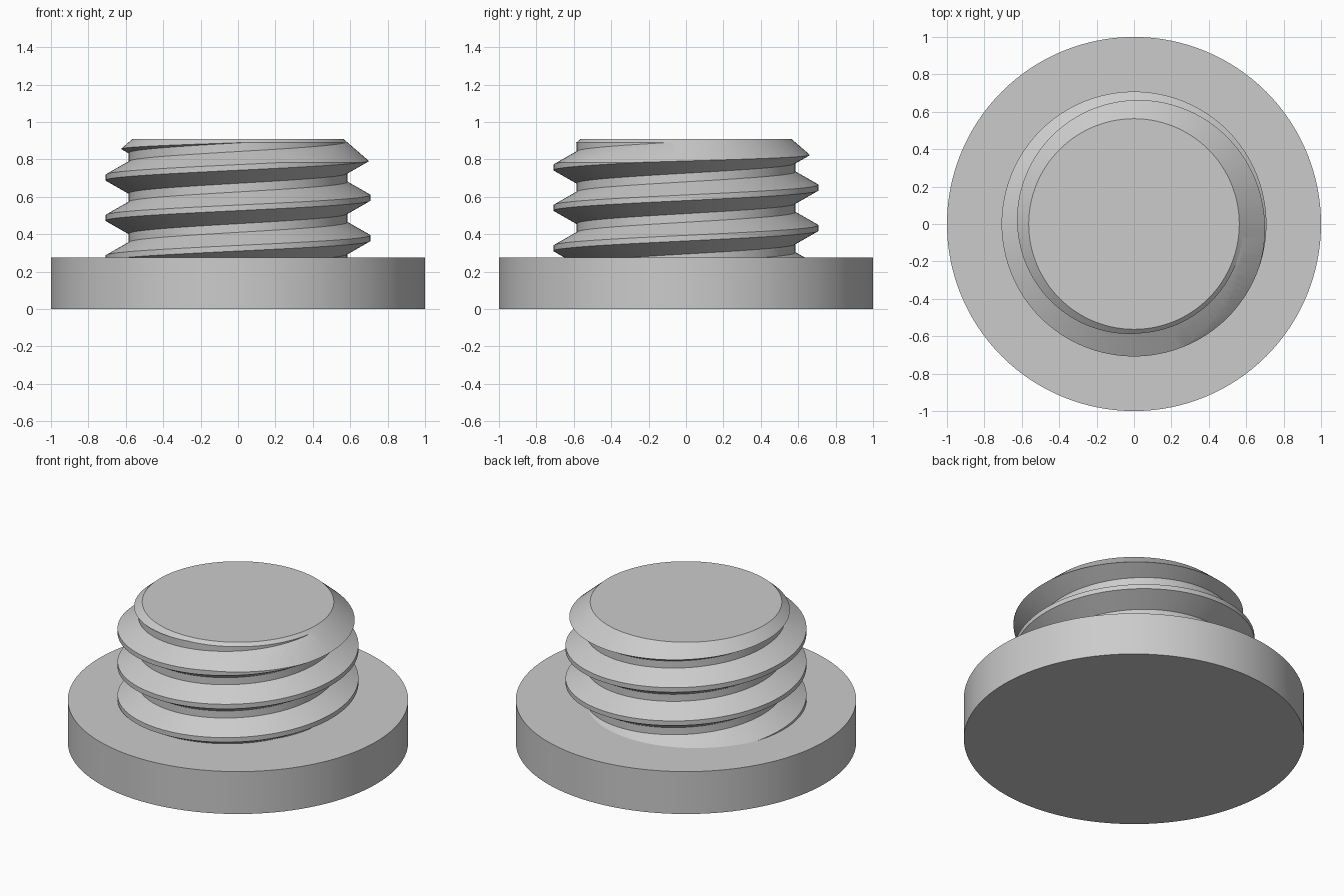
import bpy, bmesh, math

cube = bpy.data.objects.get("Cube")
if cube:
    bpy.data.objects.remove(cube, do_unlink=True)

# Plain grey material shared by the whole plug
grey = bpy.data.materials.new("grey")
grey.use_nodes = True
colour = (0.6, 0.6, 0.6, 1)
grey.diffuse_color = colour
grey.node_tree.nodes["Principled BSDF"].inputs["Base Color"].default_value = colour

SIDES = 128
PITCH = 0.216
CREST, ROOT = 0.708, 0.585
CREST_Z = 0.595        # crest height on the +x side
BASE_TOP, TOP = 0.275, 0.91


def add_object(name, bm):
    bmesh.ops.recalc_face_normals(bm, faces=bm.faces)
    mesh = bpy.data.meshes.new(name)
    bm.to_mesh(mesh)
    bm.free()
    mesh.materials.append(grey)
    obj = bpy.data.objects.new(name, mesh)
    bpy.context.collection.objects.link(obj)
    return obj


def smooth(obj):
    bpy.ops.object.select_all(action="DESELECT")
    obj.select_set(True)
    bpy.context.view_layer.objects.active = obj
    bpy.ops.object.shade_smooth_by_angle(angle=math.radians(25))


def lathe(name, profile):
    """Solid of revolution with flat end caps."""
    bm = bmesh.new()
    rings = [[bm.verts.new((r * math.cos(a), r * math.sin(a), z))
              for a in (math.tau * i / SIDES for i in range(SIDES))]
             for r, z in profile]
    for low, high in zip(rings, rings[1:]):
        for i in range(SIDES):
            j = (i + 1) % SIDES
            bm.faces.new((low[i], low[j], high[j], high[i]))
    bm.faces.new(rings[0])
    bm.faces.new(rings[-1])
    return add_object(name, bm)


def thread_solid(name):
    """Right-handed screw, longer than needed at both ends."""
    tooth = [(ROOT, -0.085), (CREST, -0.015), (CREST, 0.015), (ROOT, 0.085)]
    rows = [(r, CREST_Z + turn * PITCH + dz)
            for turn in range(-3, 3) for r, dz in tooth]
    bm = bmesh.new()
    columns = []
    for i in range(SIDES):
        a = math.tau * i / SIDES
        columns.append([bm.verts.new((r * math.cos(a), r * math.sin(a),
                                      z + PITCH * i / SIDES)) for r, z in rows])
    # The last column joins the first one a full turn higher
    columns.append(columns[0][len(tooth):])
    for a, b in zip(columns, columns[1:]):
        for k in range(min(len(a), len(b)) - 1):
            bm.faces.new((a[k], b[k], b[k + 1], a[k + 1]))
    # Close both ends with fans
    middle = CREST_Z
    low = bm.verts.new((0, 0, rows[0][1]))
    high = bm.verts.new((0, 0, rows[-1][1]))
    for edge in [e for e in bm.edges if e.is_boundary]:
        centre = low if edge.verts[0].co.z < middle else high
        bm.faces.new((*edge.verts, centre))
    return add_object(name, bm)


# Round base flange
base = lathe("base_flange", [(1, 0), (1, BASE_TOP)])
smooth(base)

# Threaded shaft, trimmed to length and chamfered at the top
shaft = thread_solid("threaded_shaft")
cutter = lathe("shaft_trim", [(0.8, BASE_TOP - 0.05), (0.8, 0.705), (0.563, TOP)])
cutter.hide_render = True
trim = shaft.modifiers.new("trim", "BOOLEAN")
trim.operation = "INTERSECT"
trim.solver = "EXACT"
trim.object = cutter
bpy.context.view_layer.objects.active = shaft
bpy.ops.object.modifier_apply(modifier=trim.name)
bpy.data.objects.remove(cutter, do_unlink=True)
smooth(shaft)
